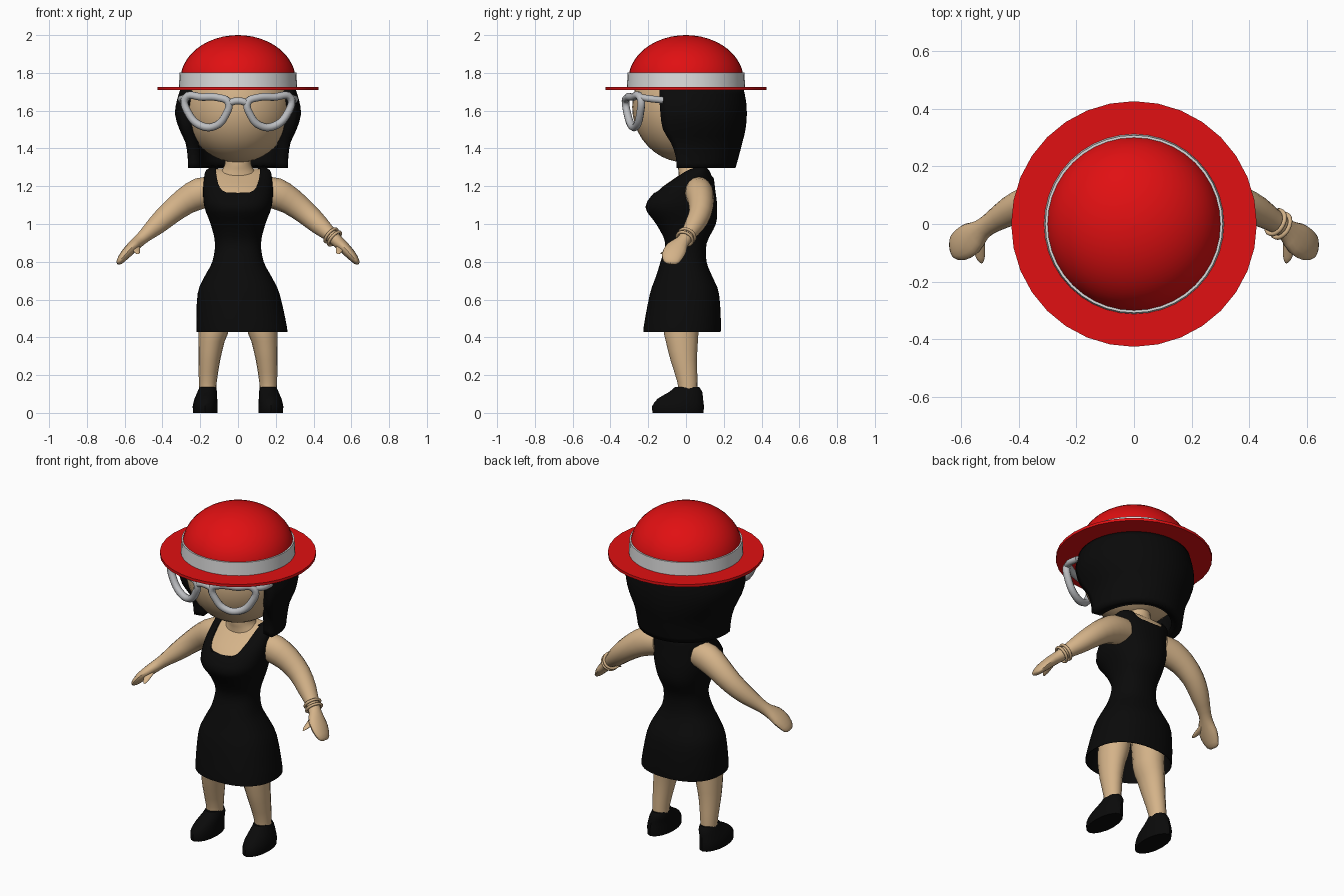
import bpy, bmesh, math
from mathutils import Vector

if "Cube" in bpy.data.objects:
    bpy.data.objects.remove(bpy.data.objects["Cube"])


def material(name, r, g, b):
    m = bpy.data.materials.new(name)
    m.diffuse_color = (r, g, b, 1)
    m.use_nodes = True
    m.node_tree.nodes["Principled BSDF"].inputs["Base Color"].default_value = m.diffuse_color
    return m


SKIN = material("skin", 0.66, 0.45, 0.25)
BLACK = material("black", 0.003, 0.003, 0.003)
RED = material("red", 0.75, 0.005, 0.006)
WHITE = material("white", 0.72, 0.72, 0.72)
GREY = material("silver_grey", 0.5, 0.51, 0.53)


def finish(name, bm, mat, angle=40):
    bmesh.ops.recalc_face_normals(bm, faces=bm.faces)
    me = bpy.data.meshes.new(name)
    bm.to_mesh(me)
    bm.free()
    me.materials.append(mat)
    ob = bpy.data.objects.new(name, me)
    bpy.context.collection.objects.link(ob)
    bpy.ops.object.select_all(action='DESELECT')
    ob.select_set(True)
    bpy.context.view_layer.objects.active = ob
    bpy.ops.object.shade_smooth_by_angle(angle=math.radians(angle))
    return ob


def refine(rows, steps):
    """Catmull-Rom interpolation of rows of numbers."""
    out = []
    for i in range(len(rows) - 1):
        a, b = rows[max(i - 1, 0)], rows[i]
        c, d = rows[i + 1], rows[min(i + 2, len(rows) - 1)]
        for s in range(steps):
            t = s / steps
            out.append([0.5 * (2 * q + (r - p) * t + (2 * p - 5 * q + 4 * r - w) * t * t
                               + (3 * q - p - 3 * r + w) * t ** 3)
                        for p, q, r, w in zip(a, b, c, d)])
    return out + [list(rows[-1])]


def loft(name, rows, mat, n=24, steps=3, power=2, follow=False, angle=40):
    """Closed skin over rings (x, y, z, rx, ry); follow turns rings along the path."""
    rows = refine(rows, steps)
    bm = bmesh.new()
    rings = []
    for i, (x, y, z, rx, ry) in enumerate(rows):
        u, v = Vector((1, 0, 0)), Vector((0, 1, 0))
        if follow:
            t = Vector(rows[min(i + 1, len(rows) - 1)][:3]) - Vector(rows[max(i - 1, 0)][:3])
            u = v.cross(t).normalized()
            v = t.cross(u).normalized()
        ring = []
        for k in range(n):
            a = 2 * math.pi * k / n
            c, s = math.cos(a), math.sin(a)
            c = math.copysign(abs(c) ** (2 / power), c)
            s = math.copysign(abs(s) ** (2 / power), s)
            ring.append(bm.verts.new(Vector((x, y, z)) + u * rx * c + v * ry * s))
        rings.append(ring)
    for a, b in zip(rings, rings[1:]):
        for k in range(n):
            bm.faces.new((a[k], a[(k + 1) % n], b[(k + 1) % n], b[k]))
    bm.faces.new(rings[0])
    bm.faces.new(rings[-1])
    return finish(name, bm, mat, angle)


def wire(name, points, radius, mat, cyclic=False):
    """Round rod along a smooth curve, turned into a mesh."""
    cu = bpy.data.curves.new(name, 'CURVE')
    cu.dimensions = '3D'
    cu.bevel_depth, cu.bevel_resolution, cu.resolution_u = radius, 2, 5
    cu.use_fill_caps = True
    sp = cu.splines.new('BEZIER')
    sp.bezier_points.add(len(points) - 1)
    sp.use_cyclic_u = cyclic
    for bp, p in zip(sp.bezier_points, points):
        bp.co = p
        bp.handle_left_type = bp.handle_right_type = 'AUTO'
    tmp = bpy.data.objects.new(name + "_path", cu)
    bpy.context.collection.objects.link(tmp)
    bpy.context.view_layer.update()
    me = bpy.data.meshes.new_from_object(tmp.evaluated_get(bpy.context.evaluated_depsgraph_get()))
    bm = bmesh.new()
    bm.from_mesh(me)
    bpy.data.objects.remove(tmp)
    bpy.data.meshes.remove(me)
    for f in bm.faces:
        f.material_index = 0
    return finish(name, bm, mat, 60)


# Hat: dome, band and brim
dome = [(0, 0, 1.76 + 0.24 * math.sin(a), 0.306 * math.cos(a), 0.306 * math.cos(a))
        for a in [math.radians(89.5 * i / 12) for i in range(13)]]
loft("hat_dome", dome, RED, n=40, steps=1)
loft("hat_band", [(0, 0, 1.722, .313, .313), (0, 0, 1.803, .309, .309)], WHITE, n=40, steps=1)
loft("hat_brim", [(0, 0, 1.71, .427, .427), (0, 0, 1.726, .427, .427)], RED, n=32, steps=1)

# Head and neck
bm = bmesh.new()
bmesh.ops.create_uvsphere(bm, u_segments=32, v_segments=20, radius=1)
for v in bm.verts:
    v.co = (v.co.x * .285, v.co.y * .285, 1.62 + v.co.z * .295)
finish("head", bm, SKIN)
loft("neck", [(0, .05, 1.23, .13, .09), (0, .04, 1.28, .09, .08),
              (0, .03, 1.32, .07, .075), (0, .03, 1.4, .07, .07)], SKIN)

# Bobbed hair: (z, half width, back depth, front edge y), open at the face
bm = bmesh.new()
grid = []
for z, rx, ry, fy in refine([(1.715, .305, .305, -.14), (1.65, .325, .318, -.14),
                             (1.58, .334, .322, -.135), (1.50, .31, .315, -.122),
                             (1.43, .278, .298, -.08), (1.36, .267, .28, -.055),
                             (1.297, .264, .262, -.05)], 2):
    t0 = math.asin(fy / ry)
    row = []
    for k in range(33):
        a = t0 + (math.pi - 2 * t0) * k / 32
        row.append(bm.verts.new((rx * math.cos(a), ry * math.sin(a), z)))
    grid.append(row)
for a, b in zip(grid, grid[1:]):
    for k in range(32):
        bm.faces.new((a[k], b[k], b[k + 1], a[k + 1]))
hair = finish("hair", bm, BLACK)
# make sure the faces look outward before thickening inward
me = hair.data
if sum(p.normal.x * p.center.x + p.normal.y * p.center.y for p in me.polygons) < 0:
    me.flip_normals()
mod = hair.modifiers.new("thickness", 'SOLIDIFY')
mod.thickness, mod.offset = 0.06, -1


# Glasses wrap around the face
def on_face(x, z):
    return (x, -.322 + 1.05 * x * x + max(0, 1.62 - z) * .2, z)


LENS = [(.052, 1.645), (.10, 1.668), (.19, 1.672), (.277, 1.668),
        (.262, 1.585), (.19, 1.518), (.115, 1.522), (.067, 1.575)]
for s, side in ((1, "left"), (-1, "right")):
    rim = [on_face(x, z) for x, z in LENS]
    wire("glasses_rim_" + side, [(s * x, y, z) for x, y, z in rim], .021, GREY, True)
    wire("glasses_temple_" + side, [(s * .28, -.238, 1.67), (s * .30, -.19, 1.663),
                                    (s * .30, -.12, 1.655)], .018, GREY)
wire("glasses_bridge", [on_face(x, z) for x, z in ((-.055, 1.64), (0, 1.652), (.055, 1.64))],
     .019, GREY)

# Torso and dress share one profile
BODY = [(.02, -.02, .45, .24, .205), (.003, -.008, .63, .217, .183),
        (0, -.01, .72, .178, .15), (0, -.013, .80, .136, .122),
        (0, 0, .90, .122, .110), (0, 0, 1.0, .145, .158),
        (0, -.025, 1.09, .178, .19), (0, 0, 1.18, .185, .155),
        (0, .035, 1.24, .18, .112), (0, .06, 1.28, .172, .075),
        (0, .075, 1.298, .15, .045)]
loft("torso", [(x, y, z - .004, a - .008, b - .008) for x, y, z, a, b in BODY[3:]],
     SKIN, n=40, power=2.3)
lining = [(.005, -.012, .66, .19, .16), (.02, -.02, .451, .23, .195)]
dress = loft("dress", lining + BODY, BLACK, n=40, power=2.3)


# Neckline cuts: deep rounded scoop in front, shallow one behind
def cut_neckline(depth, y0, y1):
    cutter = loft("neckline_cutter", [(0, 0, y0, .122, .40), (0, 0, y1, .122, .40)],
                  BLACK, n=32, steps=1, power=5)
    for v in cutter.data.vertices:
        x, y, z = v.co
        v.co = (x, z, depth + .40 + y)
    cutter.data.flip_normals()
    cutter.data.update()
    mod = dress.modifiers.new("neckline", 'BOOLEAN')
    mod.operation, mod.solver, mod.object = 'DIFFERENCE', 'EXACT', cutter
    bpy.context.view_layer.objects.active = dress
    bpy.ops.object.modifier_apply(modifier=mod.name)
    bpy.data.objects.remove(cutter)


cut_neckline(1.165, -.5, .04)
cut_neckline(1.245, -.45, .5)

# Limbs and shoes, mirrored
ARM = [(.13, .065, 1.175, .075, .07), (.20, .07, 1.162, .083, .075), (.28, .08, 1.12, .072, .068),
       (.36, .075, 1.058, .062, .06), (.43, .045, .995, .052, .052),
       (.495, .005, .937, .036, .038), (.53, -.02, .905, .032, .038),
       (.565, -.05, .872, .030, .058), (.60, -.07, .835, .026, .058),
       (.628, -.078, .80, .017, .042), (.636, -.08, .789, .006, .02)]
THUMB = [(.535, -.03, .895, .018, .02), (.538, -.08, .868, .02, .02),
         (.534, -.115, .85, .015, .015), (.53, -.132, .84, .005, .005)]
LEG = [(.16, .01, .10, .046, .05), (.16, .008, .16, .047, .053), (.152, -.012, .28, .058, .07),
       (.14, -.022, .38, .07, .085), (.125, -.025, .46, .083, .094), (.105, -.01, .68, .09, .10)]
SHOE = [(.173, -.042, 0, .064, .134), (.174, -.042, .035, .066, .137),
        (.170, -.03, .075, .06, .12), (.163, -.002, .11, .052, .088),
        (.16, .006, .137, .044, .064)]
for s, side in ((1, "left"), (-1, "right")):
    for name, rows, mat, follow in (("arm_and_hand", ARM, SKIN, True), ("thumb", THUMB, SKIN, False),
                                    ("leg", LEG, SKIN, False), ("shoe", SHOE, BLACK, False)):
        loft(name + "_" + side, [(s * r[0],) + r[1:] for r in rows], mat,
             n=16, steps=2, follow=follow)

# Two bangles on one wrist
along = Vector((.065, -.035, -.058)).normalized()
u = along.orthogonal().normalized()
w = along.cross(u)
for i, c in enumerate((Vector((.492, .006, .94)), Vector((.511, -.006, .923)))):
    ring = [c + (u * math.cos(a) + w * math.sin(a)) * .044
            for a in [math.pi * k / 4 for k in range(8)]]
    wire("bangle_%d" % (i + 1), ring, .008, SKIN, True)
